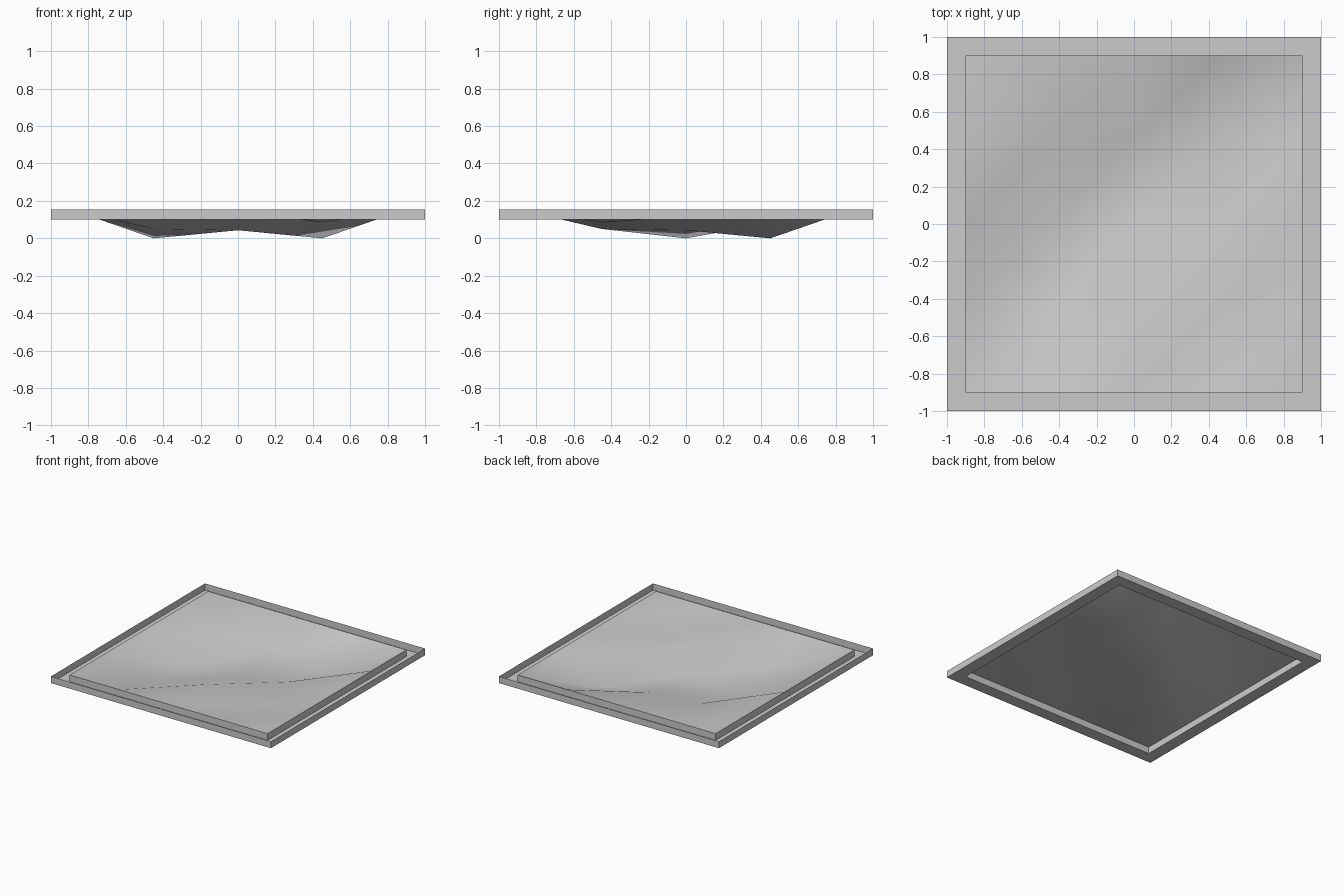
import bpy

if "Cube" in bpy.data.objects:
    bpy.data.objects.remove(bpy.data.objects["Cube"])

TOP, LOW = 0.155, 0.10


def make_object(name, verts, faces):
    mesh = bpy.data.meshes.new(name)
    mesh.from_pydata(verts, [], faces)
    mesh.update()
    obj = bpy.data.objects.new(name, mesh)
    bpy.context.collection.objects.link(obj)
    return obj


# Square gutter frame: outer wall, floor strip and inner wall, open on top
profile = [(1.0, TOP), (1.0, LOW), (0.9, LOW), (0.9, TOP)]
corners = [(-1, -1), (1, -1), (1, 1), (-1, 1)]
verts = [(sx * r, sy * r, z) for r, z in profile for sx, sy in corners]
faces = []
for ring in range(3):
    a, b = ring * 4, ring * 4 + 4
    for i in range(4):
        j = (i + 1) % 4
        faces.append((a + i, b + i, b + j, a + j))
make_object("gutter_frame", verts, faces)

# Sagging ground panel: 4 x 4 cells, level rim, dipped interior points
dips = [
    (0.05, 0.145, 0.085),
    (0.00, 0.043, 0.115),
    (0.11, 0.08, 0.00),
]
n, step = 5, 0.45
verts = []
for j in range(n):
    for i in range(n):
        inside = 0 < i < 4 and 0 < j < 4
        z = dips[j - 1][i - 1] if inside else TOP
        verts.append((-0.9 + i * step, -0.9 + j * step, z))
faces = []
for j in range(n - 1):
    for i in range(n - 1):
        a = j * n + i
        faces += [(a, a + 1, a + n + 1), (a, a + n + 1, a + n)]
panel = make_object("ground_panel", verts, faces)
for poly in panel.data.polygons:
    poly.use_smooth = True
